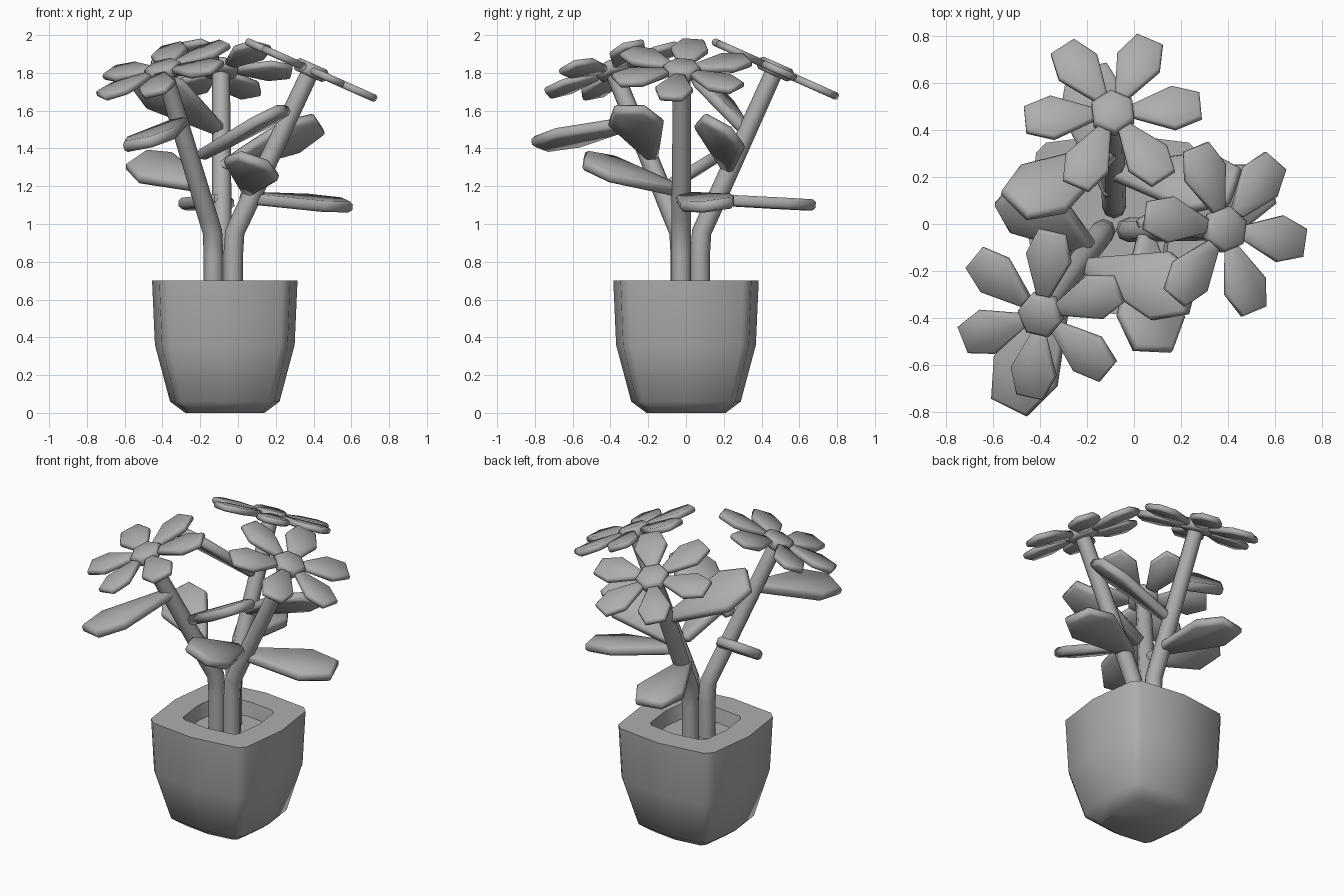
import bpy, bmesh
from math import radians, cos, sin
from mathutils import Matrix, Vector

cube = bpy.data.objects.get("Cube")
if cube:
    bpy.data.objects.remove(cube, do_unlink=True)

# One plain grey for the whole plant
GREY = (0.42, 0.42, 0.42, 1.0)
grey = bpy.data.materials.new("plain_grey")
grey.use_nodes = True
grey.diffuse_color = GREY
bsdf = next(n for n in grey.node_tree.nodes if n.type == "BSDF_PRINCIPLED")
bsdf.inputs["Base Color"].default_value = GREY
bsdf.inputs["Roughness"].default_value = 0.8


def finish(name, bm, angle=50):
    """Turn a bmesh into a shaded object."""
    bmesh.ops.recalc_face_normals(bm, faces=bm.faces)
    mesh = bpy.data.meshes.new(name)
    bm.to_mesh(mesh)
    bm.free()
    mesh.materials.append(grey)
    obj = bpy.data.objects.new(name, mesh)
    bpy.context.collection.objects.link(obj)
    bpy.ops.object.select_all(action="DESELECT")
    obj.select_set(True)
    bpy.context.view_layer.objects.active = obj
    bpy.ops.object.shade_smooth_by_angle(angle=radians(angle))
    return obj


def add_slab(target, outline, thick, matrix, bevel):
    """Add a flat slab with chamfered rims, centred on the local xy plane."""
    bm = bmesh.new()
    low = [bm.verts.new((x, y, -thick / 2)) for x, y in outline]
    high = [bm.verts.new((x, y, thick / 2)) for x, y in outline]
    bm.faces.new(low[::-1])
    bm.faces.new(high)
    for i in range(len(low)):
        j = (i + 1) % len(low)
        bm.faces.new((low[i], low[j], high[j], high[i]))
    rims = [e for e in bm.edges if abs(e.verts[0].co.z - e.verts[1].co.z) < 1e-6]
    bmesh.ops.bevel(bm, geom=rims, offset=bevel, segments=1, affect="EDGES")
    bm.transform(matrix)
    part = bpy.data.meshes.new("part")
    bm.to_mesh(part)
    bm.free()
    target.from_mesh(part)
    bpy.data.meshes.remove(part)


def paddle(start, length, neck, wide, tip, belly):
    """Outline along +x: narrow neck, wide belly and a blunt tip."""
    half = [(start, neck), (start + (length - start) * belly, wide), (length, tip)]
    return [(x, -w) for x, w in half] + [(x, w) for x, w in reversed(half)]


# Pot: stacked rounded squares, going up the wall, over the rim and down to the soil
POT_X = -0.07
corner = [(1, 0), (0.9, 0.79), (0.79, 0.9)]
ring = []
for k in range(4):
    ring += [Matrix.Rotation(radians(90 * k), 2) @ Vector(p) for p in corner]
bm = bmesh.new()
loops = []
for z, r in [(0, 0.21), (0.06, 0.29), (0.36, 0.37), (0.7, 0.385), (0.7, 0.225), (0.61, 0.21)]:
    loops.append([bm.verts.new((POT_X + p.x * r, p.y * r, z)) for p in ring])
for a, b in zip(loops, loops[1:]):
    for i in range(len(ring)):
        j = (i + 1) % len(ring)
        bm.faces.new((a[i], a[j], b[j], b[i]))
bm.faces.new(loops[0][::-1])
bm.faces.new(loops[-1])
finish("pot", bm)


# Stems: tubes that rise straight and then lean out to the flowers
def stem(name, base, head):
    x, y = base
    bend, top = Vector((x, y, 0.94)), Vector(head)
    path = [Vector((x, y, 0.58)), Vector((x, y, 0.84)),
            bend + (top - bend) * 0.02, bend + (top - bend) * 0.12, top]
    curve = bpy.data.curves.new(name, "CURVE")
    curve.dimensions = "3D"
    curve.bevel_depth = 0.052
    curve.bevel_resolution = 2
    curve.use_fill_caps = True
    spline = curve.splines.new("POLY")
    spline.points.add(len(path) - 1)
    for i, (point, co) in enumerate(zip(spline.points, path)):
        point.co = (*co, 1)
        point.radius = 0.9 if i == len(path) - 1 else 1
    curve.materials.append(grey)
    bpy.context.collection.objects.link(bpy.data.objects.new(name, curve))


# Flowers: six petals around a raised hexagonal centre, tilted outward
petal = paddle(0.085, 0.375, 0.03, 0.1, 0.06, 0.6)
hexagon = [(0.1 * cos(radians(a)), 0.1 * sin(radians(a))) for a in range(0, 360, 60)]


def flower(name, head, heading, spin):
    place = (Matrix.Translation(head) @ Matrix.Rotation(radians(heading), 4, "Z")
             @ Matrix.Rotation(radians(24), 4, "Y"))
    bm = bmesh.new()
    for k in range(6):
        turn = Matrix.Rotation(radians(spin + 60 * k), 4, "Z")
        add_slab(bm, petal, 0.04, place @ turn, 0.01)
    turn = Matrix.Rotation(radians(spin + 30), 4, "Z")
    add_slab(bm, hexagon, 0.07, place @ turn, 0.015)
    finish(name, bm)


# Each plant: side, stem foot, flower head, flower heading and petal spin
for side, foot, head, heading, spin in [
    ("right", (-0.13, -0.03), (-0.395, -0.385, 1.815), 225, 35),
    ("left", (-0.025, -0.025), (0.387, -0.022, 1.815), 0, 51),
    ("back", (-0.085, 0.075), (-0.09, 0.473, 1.82), 90, 35),
]:
    stem(side + "_stem", foot, head)
    flower(side + "_flower", head, heading, spin)


# Leaves: paddles from a stem to a tip, rolled about their own length
def leaf(name, base, tip, roll):
    base, tip = Vector(base), Vector(tip)
    along = (tip - base).normalized()
    side = along.cross(Vector((0, 0, 1))).normalized()
    normal = side.cross(along)
    r = radians(roll)
    across = side * cos(r) + normal * sin(r)
    normal = across.cross(along)
    frame = Matrix((along, -across, normal)).transposed().to_4x4()
    shape = paddle(0, (tip - base).length, 0.035, 0.15, 0.085, 0.7)
    bm = bmesh.new()
    add_slab(bm, shape, 0.06, Matrix.Translation(base) @ frame, 0.015)
    finish(name, bm)


for name, base, tip, roll in [
    ("front_right_leaf", (-0.3, -0.27, 1.54), (-0.53, -0.78, 1.42), -10),
    ("right_leaf", (-0.19, -0.1, 1.2), (-0.54, 0.14, 1.34), 27),
    ("front_leaf", (0.05, -0.05, 1.18), (0.08, -0.54, 1.34), 20),
    ("front_left_leaf", (-0.2, -0.18, 1.36), (0.25, -0.3, 1.61), 0),
    ("left_low_leaf", (0.02, -0.02, 1.14), (0.58, 0.17, 1.1), -8),
    ("back_low_leaf", (-0.09, 0.12, 1.13), (-0.2, 0.67, 1.1), 0),
    ("back_left_leaf", (-0.08, 0.22, 1.3), (0.43, 0.16, 1.53), 30),
    ("back_right_leaf", (-0.1, 0.31, 1.5), (-0.51, 0.08, 1.77), -30),
]:
    leaf(name, base, tip, roll)
